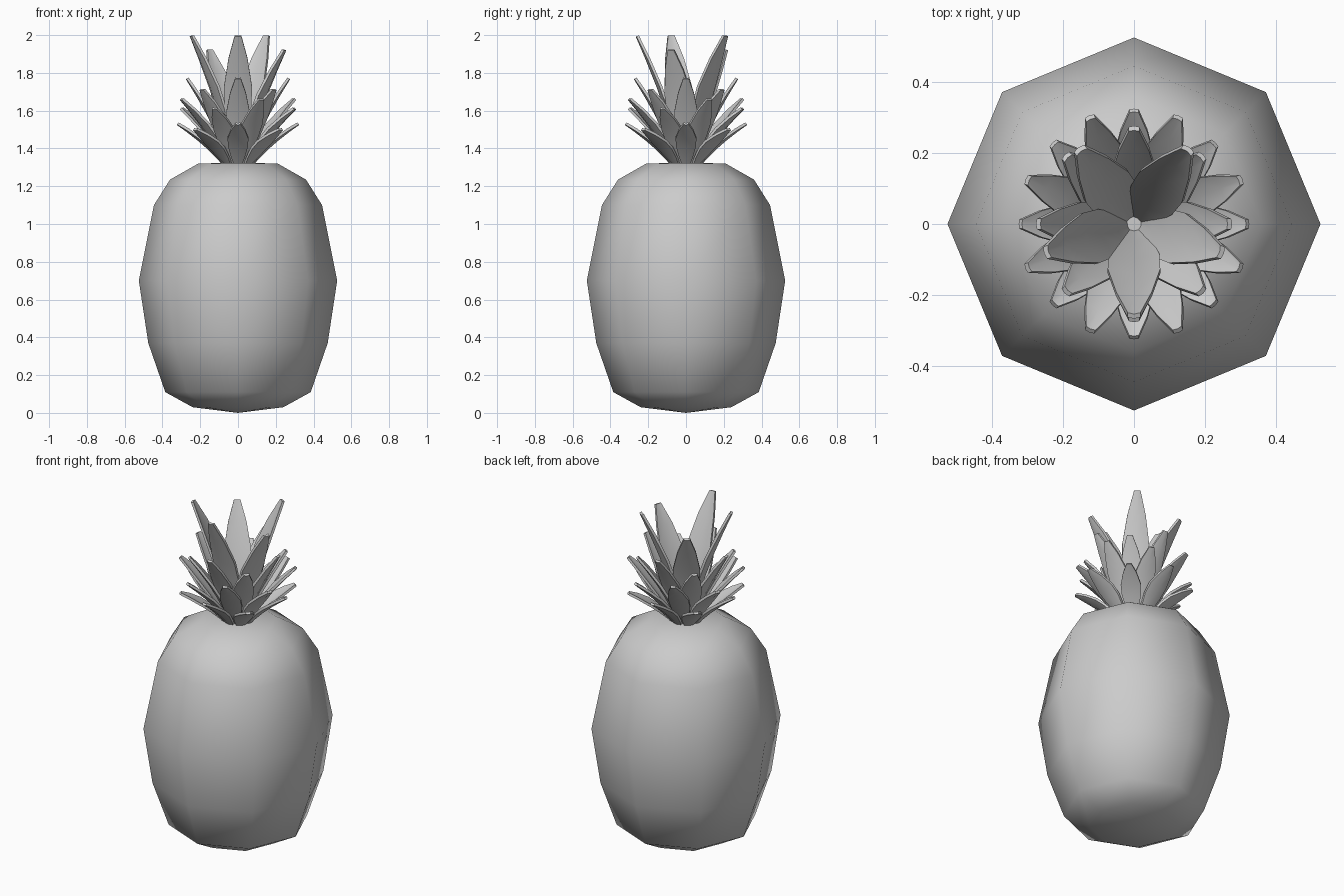
import bpy, bmesh, math
from mathutils import Vector

if "Cube" in bpy.data.objects:
    bpy.data.objects.remove(bpy.data.objects["Cube"])


def finish(name, bm, angle):
    bmesh.ops.recalc_face_normals(bm, faces=bm.faces)
    me = bpy.data.meshes.new(name)
    bm.to_mesh(me)
    bm.free()
    ob = bpy.data.objects.new(name, me)
    bpy.context.collection.objects.link(ob)
    bpy.context.view_layer.objects.active = ob
    ob.select_set(True)
    bpy.ops.object.shade_smooth_by_angle(angle=math.radians(angle))
    ob.select_set(False)
    return ob


# Fruit body: eight-sided lathe (radius, height)
PROFILE = [(0.24, 0.03), (0.385, 0.11), (0.475, 0.37), (0.525, 0.70),
           (0.445, 1.10), (0.36, 1.235), (0.21, 1.32)]
bm = bmesh.new()
rings = [[bm.verts.new((r * math.cos(k * math.pi / 4), r * math.sin(k * math.pi / 4), z))
          for k in range(8)] for r, z in PROFILE]
bottom = bm.verts.new((0, 0, 0))
top = bm.verts.new((0, 0, 1.325))
for k in range(8):
    n = (k + 1) % 8
    for a, b in zip(rings, rings[1:]):
        bm.faces.new((a[k], a[n], b[n], b[k]))
    bm.faces.new((bottom, rings[0][n], rings[0][k]))
    bm.faces.new((top, rings[-1][k], rings[-1][n]))
finish("fruit_body", bm, 60)


# Leaf stations: fraction along leaf, fraction of half width
STATIONS = [(0, 0.25), (0.2, 0.65), (0.42, 0.96), (0.6, 1.0), (0.82, 0.68), (1, 0.24)]


def add_leaf(bm, angle, base, tip, half_width, bend, thick=0.014):
    out = Vector((math.cos(angle), math.sin(angle), 0))
    side = Vector((-out.y, out.x, 0))
    up = Vector((0, 0, 1))
    run, rise = tip[0] - base[0], tip[1] - base[1]
    length = math.hypot(run, rise)
    inward = (up * run - out * rise) / length
    loops = []
    for t, w in STATIONS:
        # centre line sags inward, then flares out at the tip
        c = out * (base[0] + run * t) + up * (base[1] + rise * t)
        c += inward * bend * math.sin(math.pi * t)
        hw = half_width * w
        cup = inward * hw * 0.22
        h = inward * thick / 2
        pts = [c - side * hw + cup - h, c - h, c + side * hw + cup - h,
               c + side * hw + cup + h, c + h, c - side * hw + cup + h]
        loops.append([bm.verts.new(p) for p in pts])
    for a, b in zip(loops, loops[1:]):
        for k in range(6):
            n = (k + 1) % 6
            bm.faces.new((a[k], a[n], b[n], b[k]))
    for lp in (loops[0], loops[-1]):
        bm.faces.new(lp[:2] + lp[4:])
        bm.faces.new(lp[1:5])


# Crown tiers: name, count, turn, base, tip, shorter alternate tip height, half width, bend
TIERS = [
    ("crown_leaves_lowest", 8, 0.0, (0.06, 1.30), (0.32, 1.53), 1.50, 0.055, 0.012),
    ("crown_leaves_lower", 8, 22.5, (0.05, 1.30), (0.325, 1.66), 1.61, 0.058, 0.015),
    ("crown_leaves_upper", 8, 0.0, (0.035, 1.30), (0.27, 1.77), 1.71, 0.062, 0.015),
    ("crown_leaves_top", 5, 0.0, (0.02, 1.30), (0.26, 1.995), 1.92, 0.074, 0.018),
]
for name, count, turn, base, tip, short, hw, bend in TIERS:
    bm = bmesh.new()
    for i in range(count):
        a = math.radians(-90 + turn + i * 360 / count)
        add_leaf(bm, a, base, (tip[0], short if i % 2 else tip[1]), hw, bend)
    finish(name, bm, 40)
